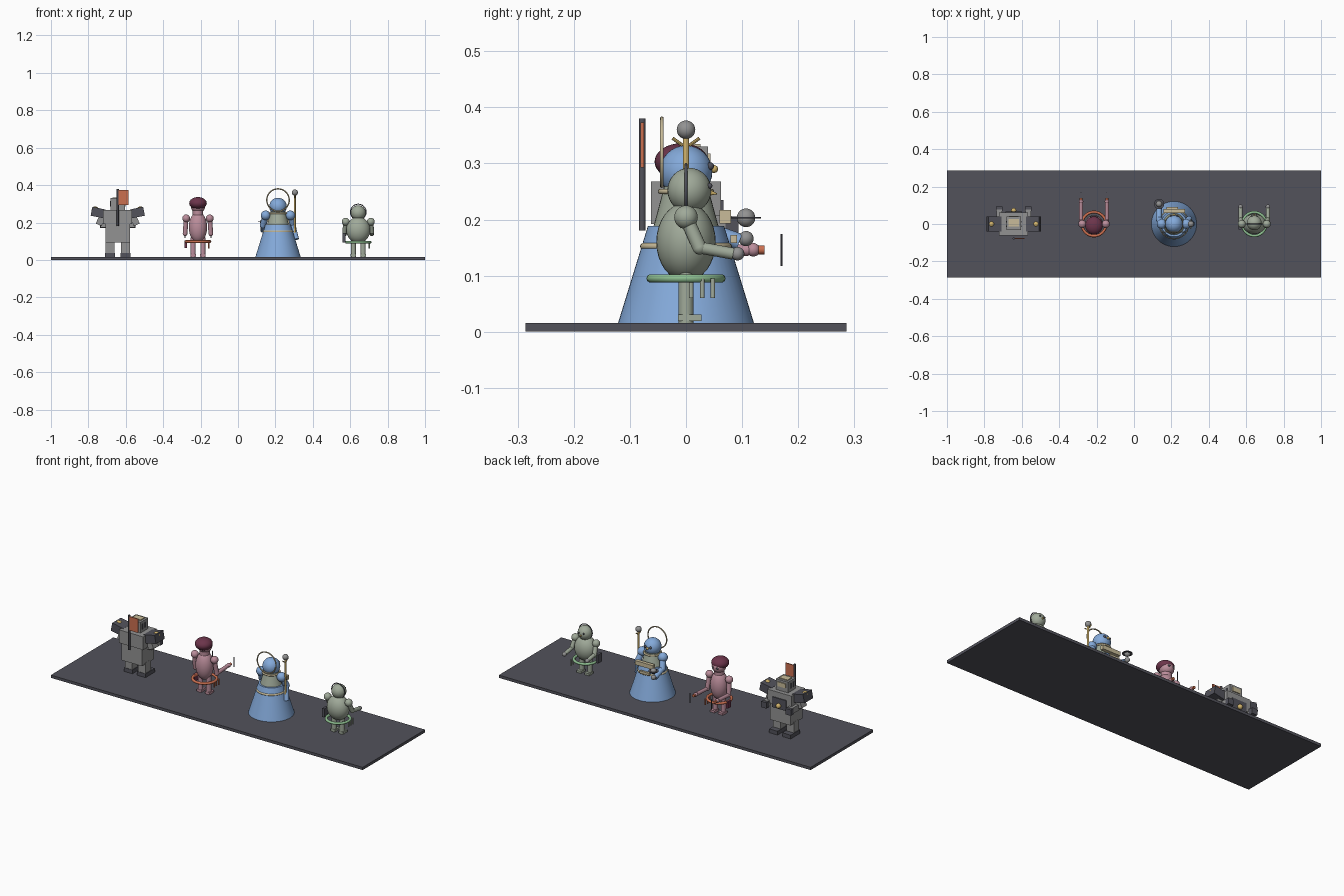
import bpy, math
from mathutils import Vector

if "Cube" in bpy.data.objects:
    bpy.data.objects.remove(bpy.data.objects["Cube"])

COLORS = {
    "charcoal": (.085, .085, .105), "steel": (.29, .29, .29), "blue": (.23, .40, .70),
    "sage": (.35, .40, .32), "pink": (.50, .27, .33), "maroon": (.15, .035, .07),
    "orange": (.60, .16, .08), "cream": (.58, .50, .32), "gold": (.65, .46, .15),
    "mint": (.27, .52, .28)}
MATS = {}
for n, c in COLORS.items():
    MATS[n] = bpy.data.materials.new(n)
    MATS[n].diffuse_color = (*c, 1)


def finish(name, color, smooth=True):
    o = bpy.context.object
    o.name = name
    o.data.materials.append(MATS[color])
    if smooth:
        bpy.ops.object.shade_smooth_by_angle(angle=math.radians(40))
    return o


def box(name, color, loc, size, rot=(0, 0, 0)):
    bpy.ops.mesh.primitive_cube_add(size=1, location=loc, rotation=rot)
    bpy.context.object.scale = size
    return finish(name, color, False)


def ball(name, color, loc, r):
    r = r if isinstance(r, tuple) else (r, r, r)
    bpy.ops.mesh.primitive_uv_sphere_add(segments=32, ring_count=16, radius=1, location=loc)
    bpy.context.object.scale = r
    return finish(name, color)


def rod(name, color, a, b, r, r2=None, sides=24):
    a, b = Vector(a), Vector(b)
    d = b - a
    bpy.ops.mesh.primitive_cone_add(vertices=sides, radius1=r, radius2=r if r2 is None else r2,
                                    depth=d.length, location=(a + b) / 2)
    bpy.context.object.rotation_euler = d.to_track_quat('Z', 'Y').to_euler()
    return finish(name, color)


def ring(name, color, loc, R, r, rot=(0, 0, 0)):
    bpy.ops.mesh.primitive_torus_add(major_radius=R, minor_radius=r, major_segments=48,
                                     minor_segments=10, location=loc, rotation=rot)
    return finish(name, color)


UP = (math.pi / 2, 0, 0)

# Display base
box("base", "charcoal", (0, 0, .008), (2, .572, .016))

# ---- Blocky robot ----
X = -.643
box("robot_torso", "steel", (X, 0, .18), (.13, .11, .176))
box("robot_chest", "steel", (X, 0, .23), (.155, .124, .076))
box("robot_head", "steel", (X, .004, .295), (.078, .07, .07))
box("robot_face_plate", "cream", (X, .041, .305), (.05, .006, .025))
box("robot_crown_plate", "cream", (X, .006, .332), (.055, .04, .006))
box("robot_chest_panel", "charcoal", (X, .063, .205), (.09, .008, .06))
ball("robot_chest_lamp", "gold", (X, .072, .195), .014)
for s in (-1, 1):
    box("robot_leg", "steel", (X + s * .042, 0, .06), (.048, .05, .08))
    box("robot_foot", "charcoal", (X + s * .042, .015, .027), (.054, .085, .022))
    box("robot_shoulder_pad", "charcoal", (X + s * .105, 0, .253), (.072, .08, .048), (0, -s * .2, 0))
    ball("robot_shoulder_lamp", "gold", (X + s * .121, 0, .268), .018)
    box("robot_upper_arm", "steel", (X + s * .09, 0, .215), (.034, .045, .06), (0, -s * .4, 0))
    box("robot_forearm", "steel", (X + s * .078, .035, .19), (.03, .085, .034))
    box("robot_fist", "charcoal", (X + s * .078, .082, .188), (.034, .024, .034))
    for t in (-1, 1):
        box("robot_head_vent", "charcoal", (X + s * .04, t * .012, .3), (.004, .01, .03))
rod("flag_pole", "charcoal", (X, -.078, .18), (X, -.078, .38), .006)
box("flag", "orange", (X + .03, -.078, .333), (.055, .006, .08))


# ---- Round bodied figures share a set of limbs ----
def limbs(tag, color, x, sh, shz, elbow, hand, foot):
    for s in (-1, 1):
        ax = x + s * sh
        hx = x + s * (sh + .006)
        ball(tag + "_shoulder", color, (ax, 0, shz), .021)
        rod(tag + "_upper_arm", color, (ax, 0, shz), (hx, *elbow), .0125)
        ball(tag + "_elbow", color, (hx, *elbow), .0125)
        rod(tag + "_forearm", color, (hx, *elbow), (hx, hand[0] - .008, hand[1]), .0105)
        ball(tag + "_hand", "steel" if foot == "sage" else color, (hx, *hand), .012)
        lx = x + s * .026
        rod(tag + "_leg", color, (lx, 0, .016), (lx, 0, .12), .0135)
        box(tag + "_foot", foot, (lx, .007, .025), (.03, .042, .012))


# ---- Pink figure ----
X = -.214
ball("pink_body", "pink", (X, 0, .175), (.049, .046, .082))
rod("pink_neck", "pink", (X, 0, .235), (X, 0, .275), .028)
ball("pink_face", "pink", (X, .003, .285), (.038, .04, .034))
ball("maroon_hair", "maroon", (X, -.008, .303), (.047, .048, .033))
limbs("pink", "pink", X, .063, .222, (.012, .14), (.12, .146), "pink")
ring("orange_waist_ring", "orange", (X, 0, .098), .064, .0075)
for s in (-1, 1):
    x = X + s * .069
    rod("orange_tool_grip", "orange", (x, .128, .146), (x, .14, .146), .008)
    rod("tool_blade", "charcoal", (x, .17, .117), (x, .17, .174), .002, sides=8)
    ball("pink_eye", "charcoal", (X + s * .014, .039, .287), .006)
box("pink_hip_box", "maroon", (X - .066, .01, .085), (.012, .03, .04))
for y in (.005, .025, .045):
    rod("orange_ring_peg", "orange", (X + .058, y, .06), (X + .058, y, .095), .004, sides=12)

# ---- Blue robed figure ----
X = .214
rod("robe", "blue", (X, 0, .016), (X, 0, .188), .121, .068, sides=48)
ring("robe_belt", "cream", (X, 0, .152), .076, .006)
rod("robe_chest", "sage", (X, 0, .18), (X, 0, .262), .06, .038, sides=32)
ring("collar", "cream", (X, 0, .25), .045, .005)
ball("hood", "blue", (X, 0, .285), .047)
ball("nose_lamp", "gold", (X, .05, .29), .007)
ring("halo", "cream", (X, -.043, .32), .06, .0035, UP)
box("chest_bar", "cream", (X, .07, .205), (.115, .02, .024))
box("belt_plate", "cream", (X - .01, .085, .165), (.06, .012, .014))
for s in (-1, 1):
    ball("robe_shoulder", "blue", (X + s * .066, 0, .238), .026)
    rod("robe_sleeve", "blue", (X + s * .066, 0, .238), (X + s * .08, .025, .185), .017)
    ball("robe_elbow", "blue", (X + s * .08, .025, .185), .017)
    ball("robe_eye", "charcoal", (X + s * .016, .043, .295), .007)
# Arm holding the ringed orb
rod("orb_forearm", "blue", (X - .08, .025, .185), (X - .08, .095, .16), .015)
ball("orb_hand", "steel", (X - .08, .107, .166), .0135)
ball("orb", "steel", (X - .08, .107, .203), .0165)
rod("orb_disc", "charcoal", (X - .08, .107, .2015), (X - .08, .107, .2045), .027)
# Arm holding the staff
rod("staff_forearm", "blue", (X + .08, .02, .185), (X + .098, 0, .11), .014)
rod("staff", "gold", (X + .09, 0, .11), (X + .09, 0, .345), .0055)
ball("staff_orb", "steel", (X + .09, 0, .36), .0165)
for t in (-1, 1):
    rod("staff_prong", "gold", (X + .09, t * .006, .332), (X + .09, t * .024, .345), .003, sides=8)

# ---- Sage figure ----
X = .643
ball("sage_body", "sage", (X, 0, .16), (.064, .053, .07))
ball("sage_head", "sage", (X, .006, .252), (.04, .039, .04))
ring("headband", "charcoal", (X, 0, .256), .042, .0025, UP)
rod("sage_beak", "gold", (X, .04, .248), (X, .055, .246), .006, .001, sides=12)
limbs("sage", "sage", X, .067, .204, (.024, .15), (.092, .139), "sage")
ring("mint_waist_ring", "mint", (X, 0, .095), .063, .0075)
box("sage_hip_box", "charcoal", (X - .076, -.012, .118), (.014, .035, .05))
for s in (-1, 1):
    ball("sage_eye", "charcoal", (X + s * .014, .042, .26), .005)
for y in (.009, .029, .048):
    rod("sage_ring_peg", "sage", (X + .06, y, .06), (X + .06, y, .095), .004, sides=12)

for m in bpy.data.materials:
    if m.users and not m.is_grease_pencil:
        m.use_nodes = True
        m.node_tree.nodes["Principled BSDF"].inputs["Base Color"].default_value = m.diffuse_color
